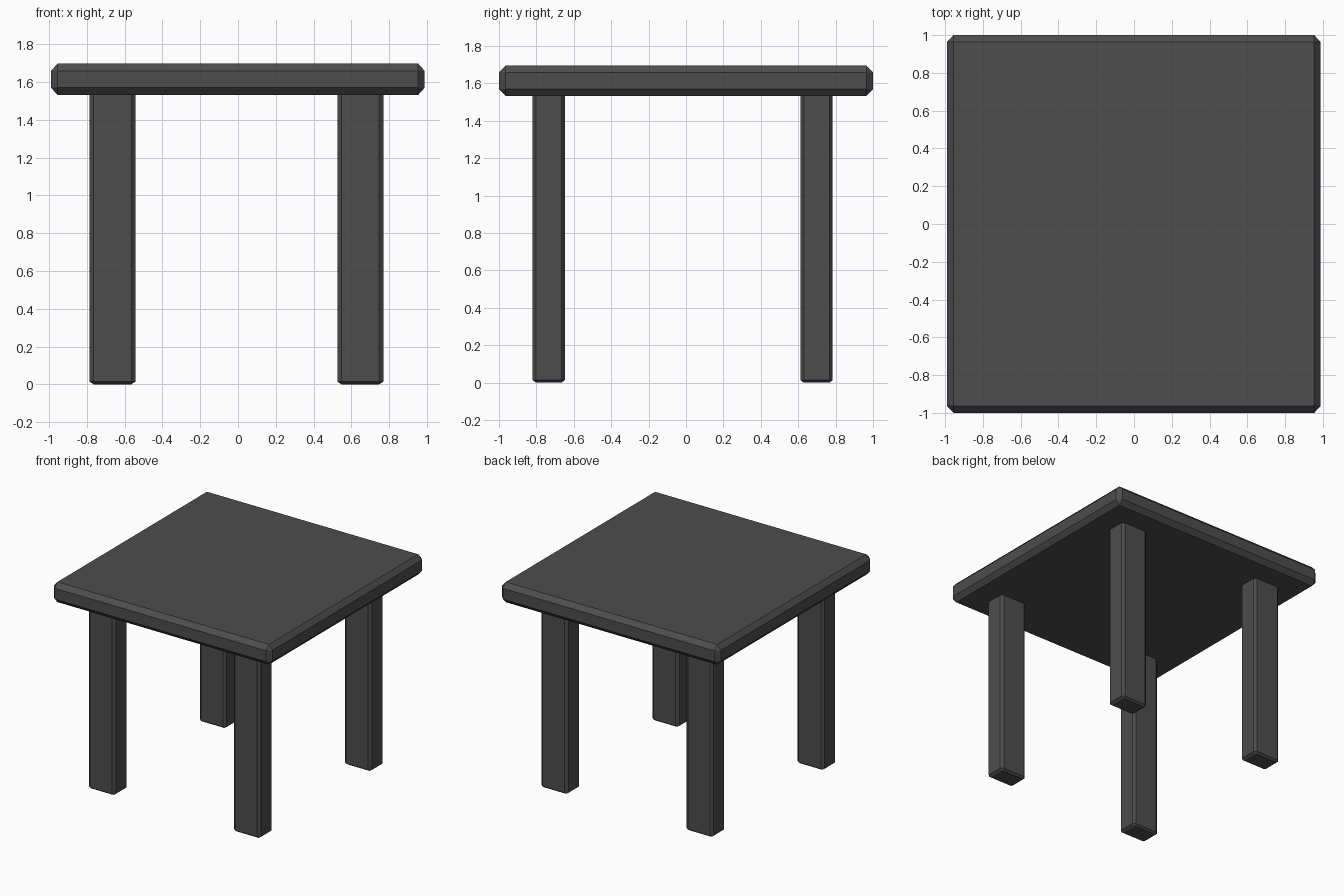
import bpy
import bmesh
from mathutils import Vector

if "Cube" in bpy.data.objects:
    bpy.data.objects.remove(bpy.data.objects["Cube"])

dark = bpy.data.materials.new("dark_grey")
dark.diffuse_color = (0.075, 0.075, 0.075, 1)
dark.use_nodes = True
dark.node_tree.nodes["Principled BSDF"].inputs["Base Color"].default_value = dark.diffuse_color


def chamfered_box(name, lo, hi, cut):
    """Box from lo to hi, every edge chamfered by cut (x, y, z)."""
    lo, hi, cut = Vector(lo), Vector(hi), Vector(cut)
    size = hi - lo
    bm = bmesh.new()
    bmesh.ops.create_cube(bm, size=1)
    # chamfer by one unit in a space scaled by the cut sizes
    bmesh.ops.scale(bm, vec=[s / c for s, c in zip(size, cut)], verts=bm.verts)
    bmesh.ops.bevel(bm, geom=bm.edges[:], offset=1, segments=1,
                    affect='EDGES', profile=0.5)
    bmesh.ops.scale(bm, vec=cut, verts=bm.verts)
    bmesh.ops.recalc_face_normals(bm, faces=bm.faces)
    mesh = bpy.data.meshes.new(name)
    bm.to_mesh(mesh)
    bm.free()
    mesh.materials.append(dark)
    obj = bpy.data.objects.new(name, mesh)
    obj.location = (lo + hi) / 2
    bpy.context.collection.objects.link(obj)
    return obj


# Table top
chamfered_box("table_top", (-0.99, -1.0, 1.532), (0.988, 1.0, 1.697),
              (0.034, 0.036, 0.038))

# Four legs, slightly let into the top
for side, x0, x1 in (("left", -0.786, -0.543), ("right", 0.526, 0.769)):
    for end, y0, y1 in (("front", -0.82, -0.648), ("back", 0.612, 0.784)):
        chamfered_box(f"{end}_{side}_leg", (x0, y0, 0), (x1, y1, 1.56),
                      (0.022, 0.018, 0.014))
